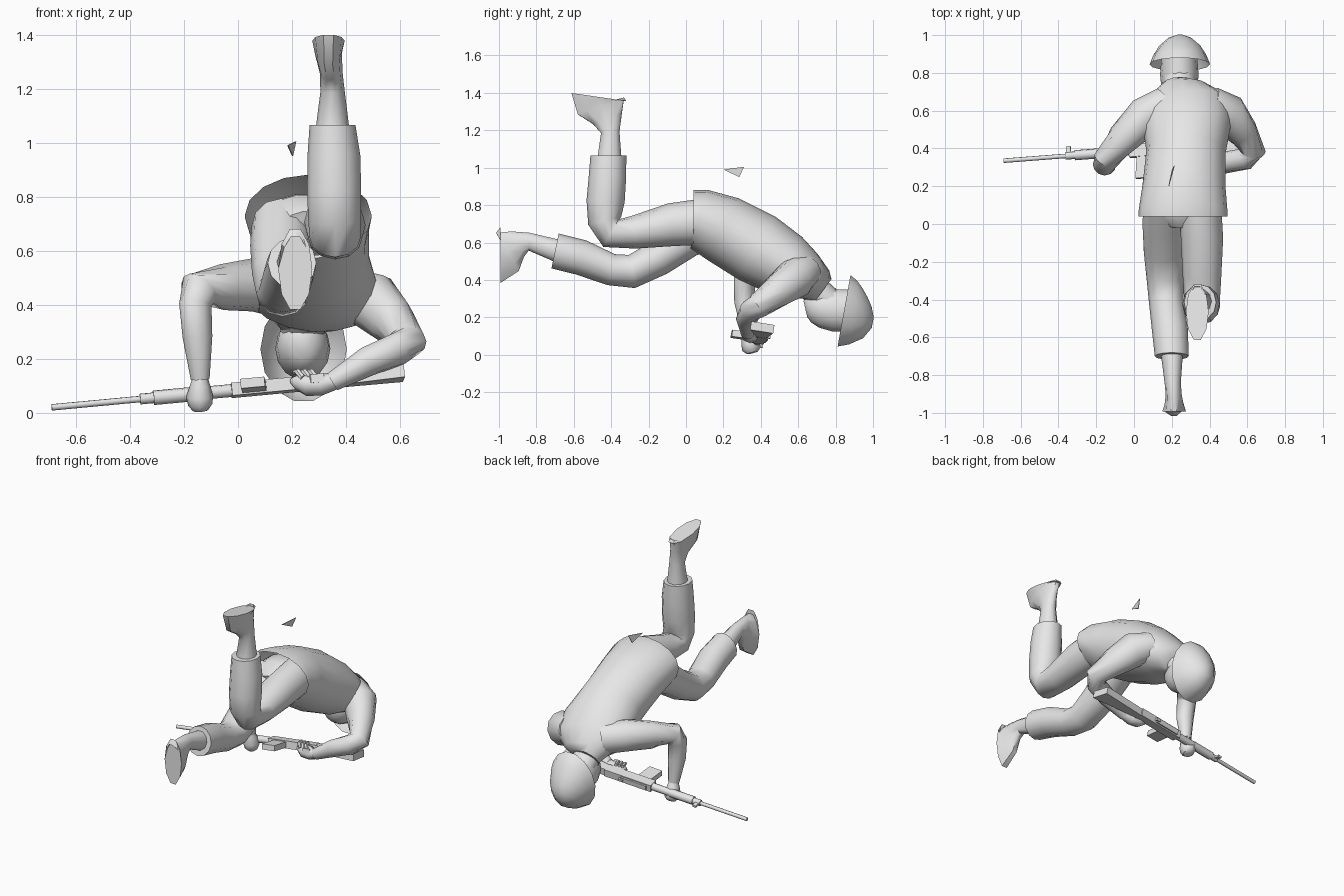
import bpy, bmesh, math
from mathutils import Vector

grey = bpy.data.materials.new("plain_grey")
grey.diffuse_color = (0.8, 0.8, 0.8, 1)


def finish(name, bm, angle=50):
    bmesh.ops.recalc_face_normals(bm, faces=bm.faces)
    me = bpy.data.meshes.new(name)
    bm.to_mesh(me)
    bm.free()
    me.materials.append(grey)
    ob = bpy.data.objects.new(name, me)
    bpy.context.collection.objects.link(ob)
    bpy.ops.object.select_all(action='DESELECT')
    ob.select_set(True)
    bpy.context.view_layer.objects.active = ob
    bpy.ops.object.shade_smooth_by_angle(angle=math.radians(angle))
    return ob


def loft(name, rings, ref=(1, 0, 0), n=12, caps=(True, True), start=None, end=None):
    """Skin elliptical rings (x, y, z, half width along ref, half depth)."""
    bm = bmesh.new()
    pts = [Vector(r[:3]) for r in rings]
    loops = []
    for i, r in enumerate(rings):
        t = Vector()
        if i > 0:
            t += (pts[i] - pts[i - 1]).normalized()
        if i < len(pts) - 1:
            t += (pts[i + 1] - pts[i]).normalized()
        if i == 0 and start:
            t = Vector(start)
        if i == len(pts) - 1 and end:
            t = Vector(end)
        t.normalize()
        a = Vector(ref)
        a = (a - t * a.dot(t)).normalized()
        b = t.cross(a)
        loops.append([bm.verts.new(pts[i] + a * r[3] * math.cos(k * math.tau / n)
                                   + b * r[4] * math.sin(k * math.tau / n)) for k in range(n)])
    for p, q in zip(loops, loops[1:]):
        for k in range(n):
            bm.faces.new((p[k], p[(k + 1) % n], q[(k + 1) % n], q[k]))
    if caps[0]:
        bm.faces.new(loops[0])
    if caps[1]:
        bm.faces.new(loops[-1])
    return finish(name, bm)


# Jacket body, open at the hem
loft("jacket", [(.26, .04, .73, .235, .15), (.26, .07, .725, .235, .163), (.265, .2, .67, .22, .185),
                (.275, .38, .57, .21, .195), (.28, .53, .48, .235, .175),
                (.27, .63, .42, .235, .14), (.25, .70, .375, .15, .10), (.245, .73, .34, .1, .08)],
     n=16, caps=(False, True), start=(0, 1, 0), end=(0, .8, -.6))

# Sleeves
loft("left_sleeve", [(.17, .64, .45, .09, .10), (.06, .57, .475, .105, .10), (-.06, .45, .465, .085, .085),
                     (-.145, .345, .455, .065, .075), (-.158, .315, .40, .06, .06),
                     (-.15, .31, .28, .052, .055), (-.14, .33, .125, .033, .035)], ref=(0, 1, 0))
loft("right_sleeve", [(.40, .63, .45, .09, .10), (.50, .585, .41, .11, .105), (.57, .49, .34, .09, .085),
                      (.63, .39, .265, .068, .068), (.59, .345, .235, .062, .06),
                      (.48, .325, .19, .055, .058), (.35, .33, .115, .036, .038)], ref=(0, 0, 1))

# Hands
loft("left_hand", [(-.14, .33, .14, .025, .025), (-.14, .335, .10, .038, .038), (-.142, .345, .06, .05, .05),
                   (-.14, .35, .03, .05, .045), (-.138, .355, .01, .03, .03)], ref=(0, 1, 0), n=8)
loft("right_hand", [(.37, .33, .12, .03, .03), (.31, .335, .105, .04, .04), (.26, .345, .105, .044, .045),
                    (.22, .36, .115, .03, .035), (.20, .37, .12, .012, .015)], ref=(0, 0, 1), n=8)
for i in range(3):
    loft(f"right_finger_{i}", [(.29 - .025 * i, .32, .13, .012, .012), (.27 - .025 * i, .335, .152, .012, .012),
                               (.26 - .025 * i, .375, .148, .01, .01)], n=6)

# Trousers: seat, raised leg and trailing leg
loft("trouser_seat", [(.26, .30, .64, .12, .10), (.26, .16, .69, .2, .125), (.26, .06, .70, .18, .11),
                      (.26, .0, .68, .1, .07)], n=14)
loft("right_trouser", [(.35, .13, .715, .11, .125), (.36, -.08, .695, .112, .115), (.36, -.28, .655, .102, .088),
                       (.36, -.40, .65, .095, .085), (.358, -.435, .715, .098, .09),
                       (.356, -.43, .82, .1, .102), (.355, -.42, .95, .098, .1),
                       (.35, -.415, 1.065, .085, .096)], end=(0, 0, 1))
loft("left_trouser", [(.16, .12, .69, .11, .12), (.16, .0, .62, .115, .105), (.16, -.15, .515, .108, .095),
                      (.165, -.29, .445, .098, .09), (.17, -.40, .455, .092, .085),
                      (.19, -.56, .52, .095, .095), (.2, -.70, .555, .09, .095)], end=(0, -.96, .2))

# Boots
loft("right_boot", [(.35, -.41, 1.03, .065, .07), (.35, -.405, 1.19, .045, .052), (.345, -.42, 1.26, .042, .085),
                    (.335, -.455, 1.33, .05, .138), (.335, -.466, 1.378, .06, .156)],
     n=10, start=(0, 0, 1), end=(0, .145, .99))
loft("left_boot", [(.2, -.67, .55, .06, .065), (.205, -.84, .605, .043, .05), (.21, -.90, .59, .042, .08),
                   (.212, -.955, .55, .05, .125), (.212, -.993, .532, .063, .157)],
     n=10, start=(0, -.95, .3), end=(0, -1, 0))

# Neck, head and helmet
loft("neck", [(.245, .64, .39, .09, .08), (.24, .77, .28, .085, .075)])
loft("head", [(.24, .638, .245, .035, .045), (.24, .66, .25, .07, .08), (.24, .72, .25, .095, .108),
              (.24, .79, .238, .102, .116), (.24, .88, .235, .095, .115)], n=14)
loft("helmet", [(.243, .845, .235, .16, .199), (.243, .895, .225, .14, .175), (.243, .945, .222, .108, .137),
                (.243, .982, .225, .065, .085), (.243, .998, .228, .02, .03)],
     n=14, caps=(False, True), start=(0, .984, -.177))

# Rifle frame: s runs muzzle to butt, v is toward the sights, w is sideways
muzzle, butt = Vector((-.69, .335, .02)), Vector((.61, .435, .142))
S = (butt - muzzle).normalized()
V = Vector((0, 1, -.15))
V = (V - S * V.dot(S)).normalized()
W = S.cross(V)


def gun_point(s, v, w):
    return muzzle + S * s + V * v + W * w


def bar(name, s0, s1, end0, end1, w, lean=0):
    """Box along the rifle; end0 and end1 are v ranges at each end."""
    bm = bmesh.new()
    grid = []
    for s, (lo, hi) in ((s0, end0), (s1, end1)):
        grid.append([bm.verts.new(gun_point(s + (lean if v == lo else 0), v, side))
                     for v, side in ((lo, -w), (hi, -w), (hi, w), (lo, w))])
    p, q = grid
    bm.faces.new(p)
    bm.faces.new(q[::-1])
    for k in range(4):
        bm.faces.new((p[k], q[k], q[(k + 1) % 4], p[(k + 1) % 4]))
    finish(name, bm, 30)


def tube(name, s0, s1, r, n=8):
    p, q = gun_point(s0, 0, 0), gun_point(s1, 0, 0)
    loft(name, [(*p, r, r), (*q, r, r)], ref=V, n=n)


tube("barrel", 0, .45, .012)
tube("gas_block", .33, .39, .02)
tube("front_handguard", .38, .54, .027)
tube("rear_handguard", .53, .68, .024)
bar("front_sight", .335, .36, (.0, .05), (.0, .05), .007)
bar("receiver", .67, 1.0, (-.035, .03), (-.035, .03), .024)
bar("receiver_cover", .70, .88, (.02, .04), (.02, .04), .016)
bar("magazine", .71, .80, (-.15, -.02), (-.15, -.02), .018, lean=-.015)
bar("grip", .93, .98, (-.11, -.02), (-.11, -.02), .016, lean=.03)
bar("rear_sight", .86, .89, (.02, .05), (.02, .05), .008)
bar("stock", .99, 1.31, (-.03, .022), (-.09, .035), .023)

# Loose triangular scrap above the back
bm = bmesh.new()
tri = [Vector(p) for p in ((.182, .2, .99), (.212, .31, 1.005), (.2, .285, .95))]
front = [bm.verts.new(p) for p in tri]
back = [bm.verts.new(p + Vector((.004, 0, 0))) for p in tri]
bm.faces.new(front)
bm.faces.new(back[::-1])
for k in range(3):
    bm.faces.new((front[k], back[k], back[(k + 1) % 3], front[(k + 1) % 3]))
finish("loose_scrap", bm, 30)
